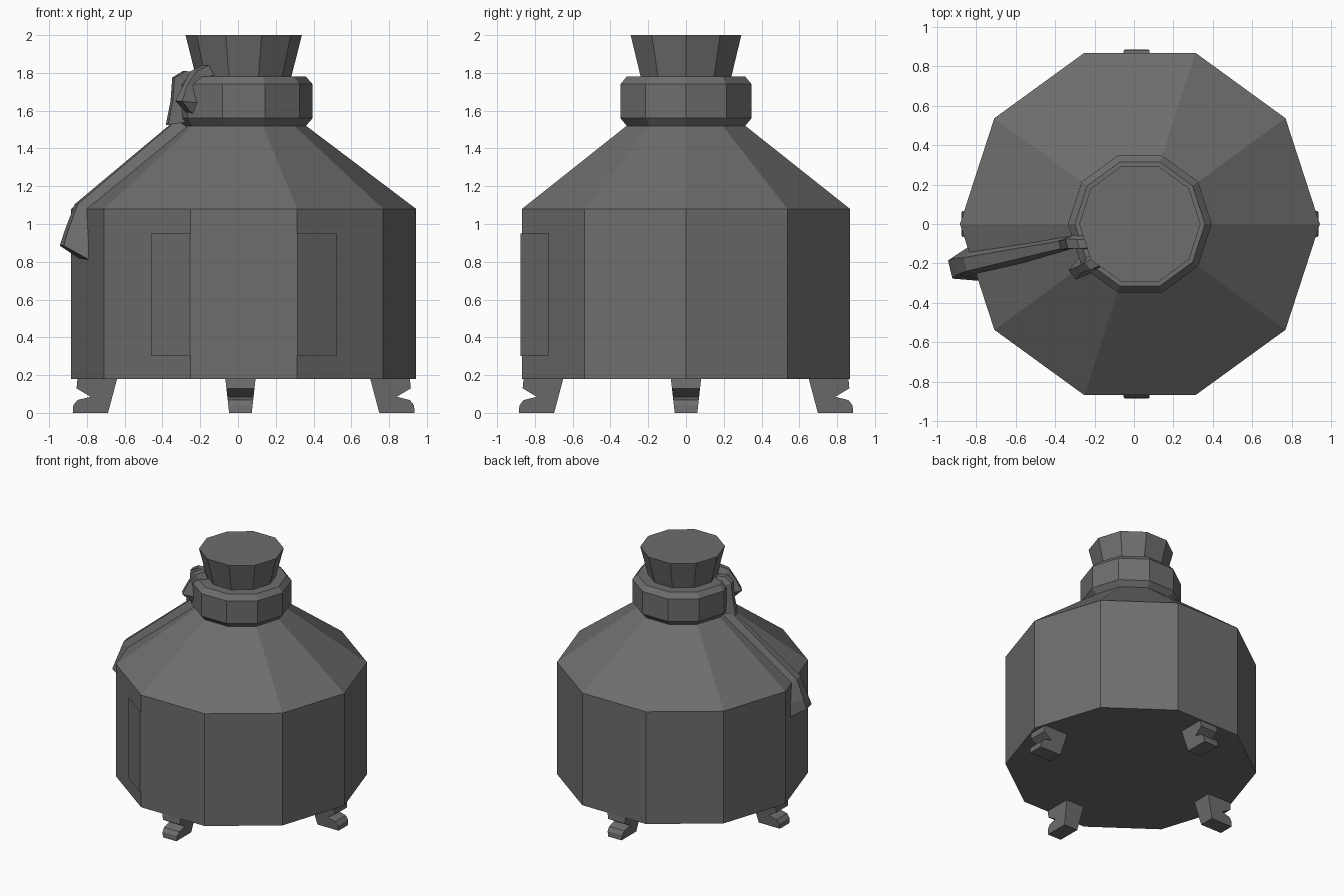
import bpy, bmesh
from math import cos, sin, pi, radians
from mathutils import Vector

if "Cube" in bpy.data.objects:
    bpy.data.objects.remove(bpy.data.objects["Cube"])

CX = 0.03      # axis of the round parts
SIDES = 10

# Dark grey finish shared by every part
DARK = bpy.data.materials.new("dark_grey")
DARK.diffuse_color = (0.155, 0.155, 0.155, 1)
DARK.use_nodes = True
DARK.node_tree.nodes["Principled BSDF"].inputs["Base Color"].default_value = DARK.diffuse_color


def finish(name, bm):
    bmesh.ops.recalc_face_normals(bm, faces=bm.faces)
    me = bpy.data.meshes.new(name)
    bm.to_mesh(me)
    bm.free()
    me.materials.append(DARK)
    ob = bpy.data.objects.new(name, me)
    bpy.context.collection.objects.link(ob)
    return ob


def loft(name, rings):
    """Skin a list of equal-length closed rings and cap both ends."""
    bm = bmesh.new()
    vs = [[bm.verts.new(p) for p in r] for r in rings]
    n = len(vs[0])
    for a, b in zip(vs, vs[1:]):
        for i in range(n):
            j = (i + 1) % n
            bm.faces.new((a[i], a[j], b[j], b[i]))
    bm.faces.new(vs[0])
    bm.faces.new(vs[-1])
    return finish(name, bm)


def lathe(name, profile):
    """Ten-sided turned solid from (radius, z) pairs."""
    return loft(name, [[(CX + r * cos(2 * pi * i / SIDES), r * sin(2 * pi * i / SIDES), z)
                        for i in range(SIDES)] for r, z in profile])


def strap(name, sections):
    """Trapezoid strap; section = azimuth, inner r, z, outer r, z, inner and outer half width."""
    rings = []
    for az, ri, zi, ro, zo, wi, wo in sections:
        a = radians(az)
        out, side = Vector((cos(a), sin(a), 0)), Vector((-sin(a), cos(a), 0))
        base = Vector((CX, 0, 0))
        rings.append([base + out * r + side * w + Vector((0, 0, z))
                      for r, w, z in ((ri, -wi, zi), (ro, -wo, zo), (ro, wo, zo), (ri, wi, zi))])
    return loft(name, rings)


# Bottle body with shoulder and collar, then the stopper
lathe("bottle_body", [(0.913, 0.18), (0.913, 1.08), (0.33, 1.52)])
lathe("neck_collar", [(0.33, 1.52), (0.365, 1.56), (0.365, 1.74), (0.33, 1.78)])
lathe("stopper", [(0.25, 1.77), (0.308, 2.0)])

# Thin label sheet wrapped over the front face and part of its neighbours
c = [Vector((CX + 0.921 * cos(radians(d)), 0.921 * sin(radians(d)), 0))
     for d in (-144, -108, -72, -36)]
line = [c[1].lerp(c[0], 0.45), c[1], c[2], c[2].lerp(c[3], 0.45)]
bm = bmesh.new()
low, high = [[bm.verts.new(p + Vector((0, 0, z))) for p in line] for z in (0.30, 0.95)]
for i in range(3):
    bm.faces.new((low[i], low[i + 1], high[i + 1], high[i]))
label = finish("label", bm)
if label.data.polygons[1].normal.y > 0:
    label.data.flip_normals()

# Four clawed feet: side profile (outward, z) extruded with tapered width
FOOT = [(0.67, 0.18), (0.88, 0.18), (0.885, 0.13), (0.81, 0.085), (0.88, 0.068),
        (0.902, 0.04), (0.905, 0.0), (0.77, 0.0)]
FOOT[-1] = (0.718, 0.0)
for name, deg, cx, inset in (("right_foot", 0, 0.03, 0), ("back_foot", 90, 0.013, 0.02),
                             ("left_foot", 180, 0.03, 0), ("front_foot", 270, 0.013, 0.02)):
    c, s = cos(radians(deg)), sin(radians(deg))
    rings = []
    for sgn in (-1, 1):
        ring = []
        for d, z in FOOT:
            d, w = d - inset, sgn * (0.06 + 0.02 * z / 0.18)
            ring.append((cx + d * c - w * s, d * s + w * c, z))
        rings.append(ring)
    loft(name, rings)

# Ribbon tail lying on the shoulder and flaring over the edge
strap("ribbon_tail", [
    (195, 0.30, 1.50, 0.37, 1.55, 0.035, 0.018),
    (193, 0.83, 1.05, 0.91, 1.105, 0.08, 0.035),
    (193, 0.86, 0.92, 0.965, 0.96, 0.088, 0.042),
    (193.5, 0.845, 0.80, 0.99, 0.885, 0.095, 0.047)])

# Ribbon loop climbing the collar
strap("ribbon_upright", [
    (195, 0.32, 1.54, 0.42, 1.525, 0.04, 0.025),
    (195, 0.33, 1.63, 0.395, 1.65, 0.035, 0.022),
    (195, 0.33, 1.75, 0.385, 1.775, 0.035, 0.025),
    (198, 0.29, 1.77, 0.33, 1.81, 0.04, 0.025),
    (202, 0.25, 1.77, 0.26, 1.80, 0.03, 0.02)])

# Second ribbon end hooked over the rim with a bulging tip
strap("ribbon_hook", [
    (217, 0.34, 1.575, 0.375, 1.60, 0.03, 0.02),
    (217, 0.33, 1.64, 0.43, 1.65, 0.055, 0.03),
    (217, 0.33, 1.72, 0.385, 1.74, 0.03, 0.018),
    (219, 0.31, 1.77, 0.34, 1.81, 0.04, 0.025),
    (222, 0.25, 1.79, 0.27, 1.84, 0.045, 0.025)])
